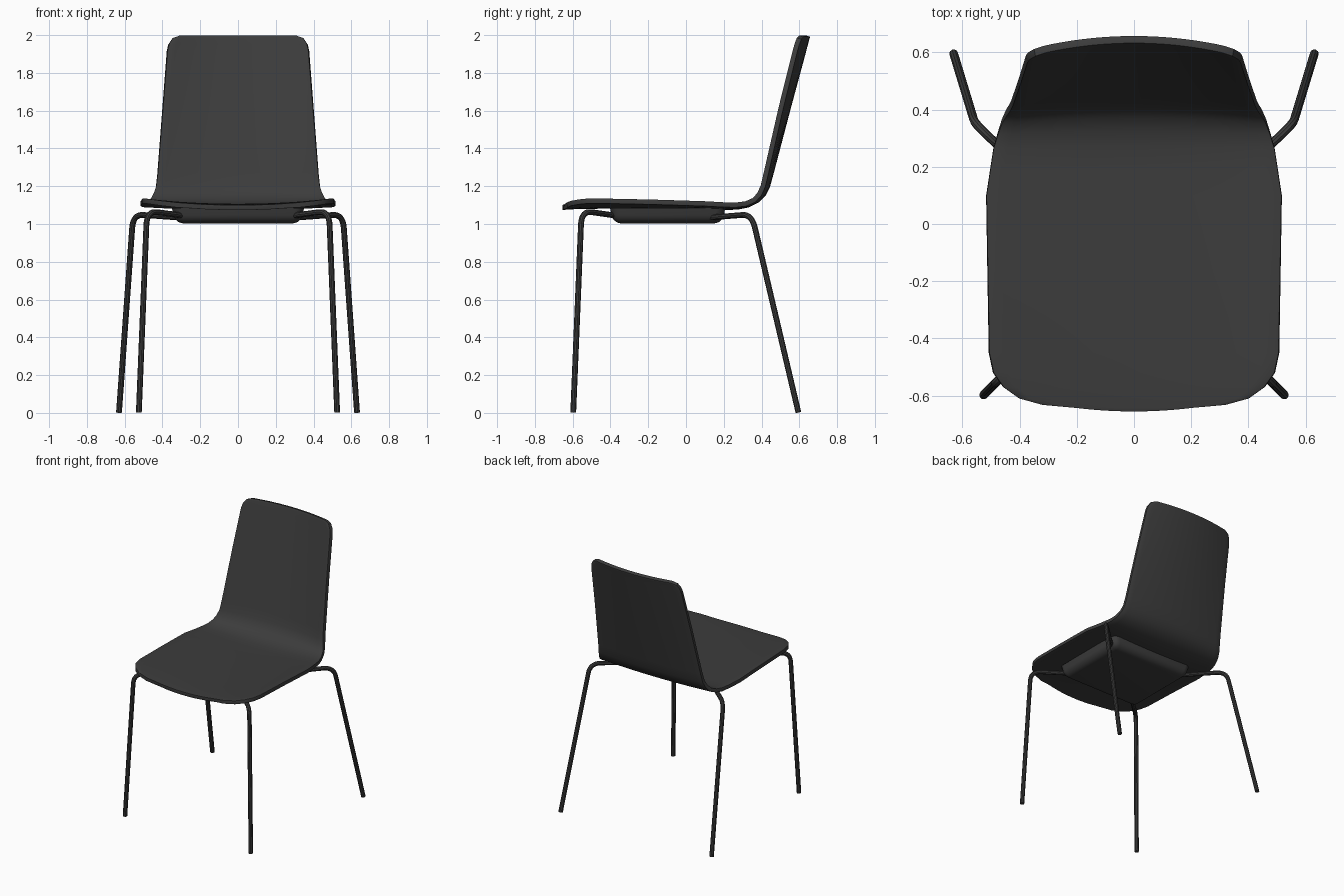
import bpy, bmesh
from mathutils import Vector

old = bpy.data.objects.get("Cube")
if old:
    bpy.data.objects.remove(old)

# One charcoal finish for everything
charcoal = bpy.data.materials.new("charcoal")
charcoal.use_nodes = True
colour = (0.045, 0.045, 0.045, 1)
charcoal.diffuse_color = colour
charcoal.node_tree.nodes["Principled BSDF"].inputs["Base Color"].default_value = colour


def add_object(name, data):
    obj = bpy.data.objects.new(name, data)
    bpy.context.collection.objects.link(obj)
    data.materials.append(charcoal)
    return obj


def finish(obj, angle=0.6):
    """Apply modifiers or curve bevel, then smooth."""
    bpy.ops.object.select_all(action='DESELECT')
    obj.select_set(True)
    bpy.context.view_layer.objects.active = obj
    bpy.ops.object.convert(target='MESH')
    bpy.ops.object.shade_smooth_by_angle(angle=angle)


def mesh_object(name, bm):
    mesh = bpy.data.meshes.new(name)
    bm.to_mesh(mesh)
    bm.free()
    return add_object(name, mesh)


# Seat shell: y, z, half width, edge lift, edge forward curl, front bow
rows = [
    (-.643, 1.100, .20, .12, 0, .012),
    (-.632, 1.101, .32, .12, 0, .011),
    (-.610, 1.103, .40, .12, 0, .009),
    (-.570, 1.105, .455, .12, 0, .005),
    (-.520, 1.106, .49, .12, 0, 0),
    (-.450, 1.107, .505, .11, 0, 0),
    (-.180, 1.106, .51, .09, 0, 0),
    (.100, 1.102, .515, .07, 0, 0),
    (.200, 1.100, .50, .06, 0, 0),
    (.270, 1.102, .49, .05, .02, 0),
    (.325, 1.113, .475, .03, .05, 0),
    (.370, 1.135, .46, .01, .08, 0),
    (.400, 1.165, .445, 0, .11, 0),
    (.420, 1.205, .432, 0, .13, 0),
    (.438, 1.270, .424, 0, .15, 0),
    (.530, 1.620, .396, 0, .25, 0),
    (.611, 1.920, .372, 0, .33, 0),
    (.620, 1.955, .364, 0, .34, 0),
    (.628, 1.985, .344, 0, .35, 0),
    (.632, 1.999, .305, 0, .35, 0),
]
columns = 20
bm = bmesh.new()
grid = []
for y, z, half, lift, curl, bow in rows:
    line = []
    for i in range(columns + 1):
        u = 2 * i / columns - 1
        x = u * half
        line.append(bm.verts.new((x, y - curl * x * x - bow * (1 - u * u), z + lift * x * x)))
    grid.append(line)
for a, b in zip(grid, grid[1:]):
    for i in range(columns):
        bm.faces.new((a[i], a[i + 1], b[i + 1], b[i]))
shell = mesh_object("seat_shell", bm)
solid = shell.modifiers.new("thickness", 'SOLIDIFY')
solid.thickness = 0.026
solid.offset = -1
edge = shell.modifiers.new("soft_edge", 'BEVEL')
edge.width = 0.005
edge.segments = 2
edge.limit_method = 'ANGLE'
edge.angle_limit = 1.0
finish(shell)

# Mounting pad under the seat, tapered downward with rounded lower edges
bm = bmesh.new()
bmesh.ops.create_cube(bm, size=2)
for v in bm.verts:
    top = v.co.z > 0
    reach = 1 if top else 0.95
    v.co = (v.co.x * .35 * reach, -.097 + v.co.y * .305 * reach, 1.086 if top else 1.003)
rounded = [e for e in bm.edges if min(v.co.z for v in e.verts) < 1.05]
bmesh.ops.bevel(bm, geom=rounded, offset=.045, segments=5, profile=.5, affect='EDGES')
finish(mesh_object("mounting_pad", bm))


def rounded_path(points, reach):
    """Replace the inner corners of a path by smooth bends."""
    pts = [Vector(p) for p in points]
    path = [pts[0]]
    for a, b, c in zip(pts, pts[1:], pts[2:]):
        p = b + (a - b).normalized() * reach
        q = b + (c - b).normalized() * reach
        for k in range(9):
            t = k / 8
            path.append(p * (1 - t) ** 2 + b * 2 * t * (1 - t) + q * t * t)
    return path + [pts[-1]]


# Bent tube legs
def leg(name, points, side):
    path = rounded_path(points, .075)
    curve = bpy.data.curves.new(name, 'CURVE')
    curve.dimensions = '3D'
    curve.bevel_depth = .0155
    curve.bevel_resolution = 3
    curve.use_fill_caps = True
    spline = curve.splines.new('POLY')
    spline.points.add(len(path) - 1)
    for point, p in zip(spline.points, path):
        point.co = (p.x * side, p.y, p.z, 1)
    finish(add_object(name, curve))


front = [(.26, -.34, 1.04), (.482, -.553, 1.07), (.525, -.597, .002)]
back = [(.26, .08, 1.03), (.555, .348, 1.052), (.63, .595, .003)]
for label, side in (("left", 1), ("right", -1)):
    leg("front_leg_" + label, front, side)
    leg("back_leg_" + label, back, side)
